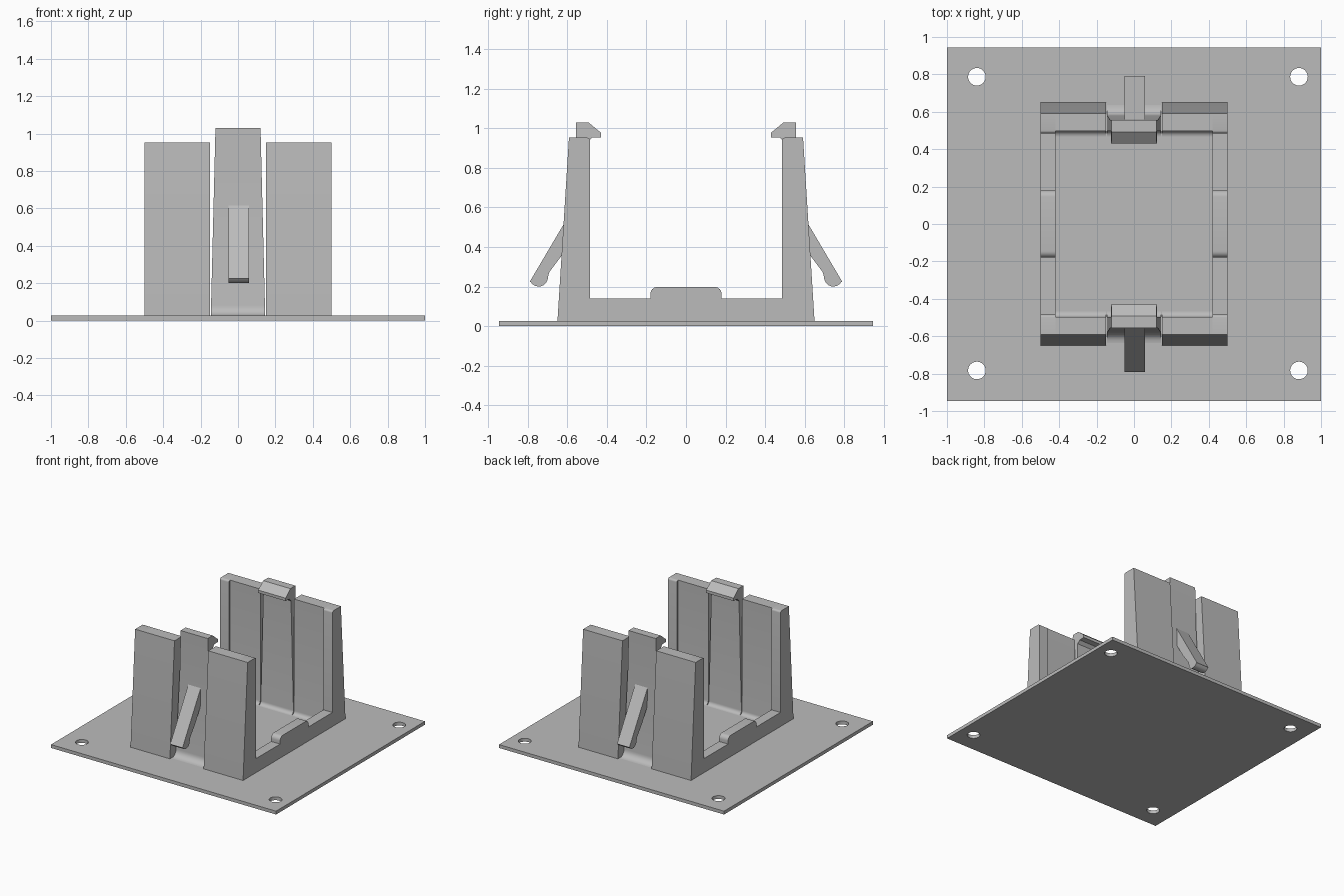
import bpy, bmesh, math

if "Cube" in bpy.data.objects:
    bpy.data.objects.remove(bpy.data.objects["Cube"])

grey = bpy.data.materials.new("light grey")
grey.diffuse_color = (0.5, 0.5, 0.5, 1)
grey.use_nodes = True
grey.node_tree.nodes["Principled BSDF"].inputs["Base Color"].default_value = grey.diffuse_color
BASE = 0.027


def finish(obj):
    obj.data.materials.clear()
    obj.data.materials.append(grey)
    bpy.ops.object.select_all(action='DESELECT')
    obj.select_set(True)
    bpy.context.view_layer.objects.active = obj
    bpy.ops.object.shade_smooth_by_angle(angle=math.radians(30))


def prism(name, profile, x0, x1, side=1, taper=0.0):
    """Extrude a (y, z) profile along x; taper narrows the width with height."""
    bm = bmesh.new()
    rows = [[bm.verts.new((x * (1 - taper * z), side * y, z)) for y, z in profile]
            for x in (x0, x1)]
    bm.faces.new(rows[0])
    bm.faces.new(rows[1])
    n = len(profile)
    for i in range(n):
        j = (i + 1) % n
        bm.faces.new((rows[0][i], rows[0][j], rows[1][j], rows[1][i]))
    bmesh.ops.recalc_face_normals(bm, faces=bm.faces)
    mesh = bpy.data.meshes.new(name)
    bm.to_mesh(mesh)
    bm.free()
    obj = bpy.data.objects.new(name, mesh)
    bpy.context.collection.objects.link(obj)
    finish(obj)
    return obj


def arc(cy, cz, r, a0, a1, n=6):
    return [(cy + r * math.cos(math.radians(a0 + (a1 - a0) * i / n)),
             cz + r * math.sin(math.radians(a0 + (a1 - a0) * i / n)))
            for i in range(n + 1)]


# Base plate with four screw holes
plate = prism("base_plate", [(-0.945, 0), (0.945, 0), (0.945, BASE), (-0.945, BASE)], -1, 1)
for x in (-0.84, 0.882):
    for y in (-0.783, 0.787):
        bpy.ops.mesh.primitive_cylinder_add(vertices=32, radius=0.047, depth=0.3,
                                            location=(x, y, 0))
        cutter = bpy.context.object
        cutter.hide_render = True
        mod = plate.modifiers.new("hole", 'BOOLEAN')
        mod.operation = 'DIFFERENCE'
        mod.solver = 'EXACT'
        mod.object = cutter
        bpy.context.view_layer.objects.active = plate
        bpy.ops.object.modifier_apply(modifier=mod.name)
        bpy.data.objects.remove(cutter)
finish(plate)

# Profiles of the end walls, spring clips and release levers
Z0 = 0.015
ear = [(0.65, Z0), (0.65, BASE), (0.592, 0.953)] + arc(0.5, 0.938, 0.015, 90, 180, 4) + [(0.485, Z0)]
panel = ([(0.65, Z0), (0.65, BASE), (0.592, 0.953), (0.497, 0.953)]
         + arc(0.467, BASE + 0.03, 0.03, 0, -90) + [(0.467, Z0)])
clip = ([(0.63, Z0)] + arc(0.635, BASE + 0.055, 0.055, 270, 180)
        + [(0.556, 0.7), (0.556, 1.03), (0.493, 1.03), (0.43, 0.978), (0.43, 0.955),
           (0.475, 0.953), (0.497, 0.93)]
        + arc(0.467, BASE + 0.03, 0.03, 0, -90) + [(0.467, Z0)])
lever = ([(0.55, 0.632), (0.79, 0.225)] + arc(0.745, 0.247, 0.047, -30, -180, 8)
         + [(0.692, 0.272), (0.63, 0.355), (0.55, 0.49)])

for label, s in (("front", -1), ("back", 1)):
    for hand, m in (("left", -1), ("right", 1)):
        prism(f"{label}_{hand}_wall_panel", panel, m * 0.15, m * 0.421, s)
        prism(f"{label}_{hand}_wall_edge", ear, m * 0.42, m * 0.5, s)
    prism(f"{label}_spring_clip", clip, -0.146, 0.146, s, taper=0.17)
    prism(f"{label}_release_lever", lever, -0.05, 0.06, s)

# Low side rails with a rounded raised middle
rail = ([(-0.49, Z0), (0.49, Z0), (0.49, 0.14), (0.18, 0.14)]
        + arc(0.145, 0.163, 0.035, 0, 90) + arc(-0.145, 0.163, 0.035, 90, 180)
        + [(-0.18, 0.14), (-0.49, 0.14)])
for hand, m in (("left", -1), ("right", 1)):
    prism(f"{hand}_side_rail", rail, m * 0.42, m * 0.5)
